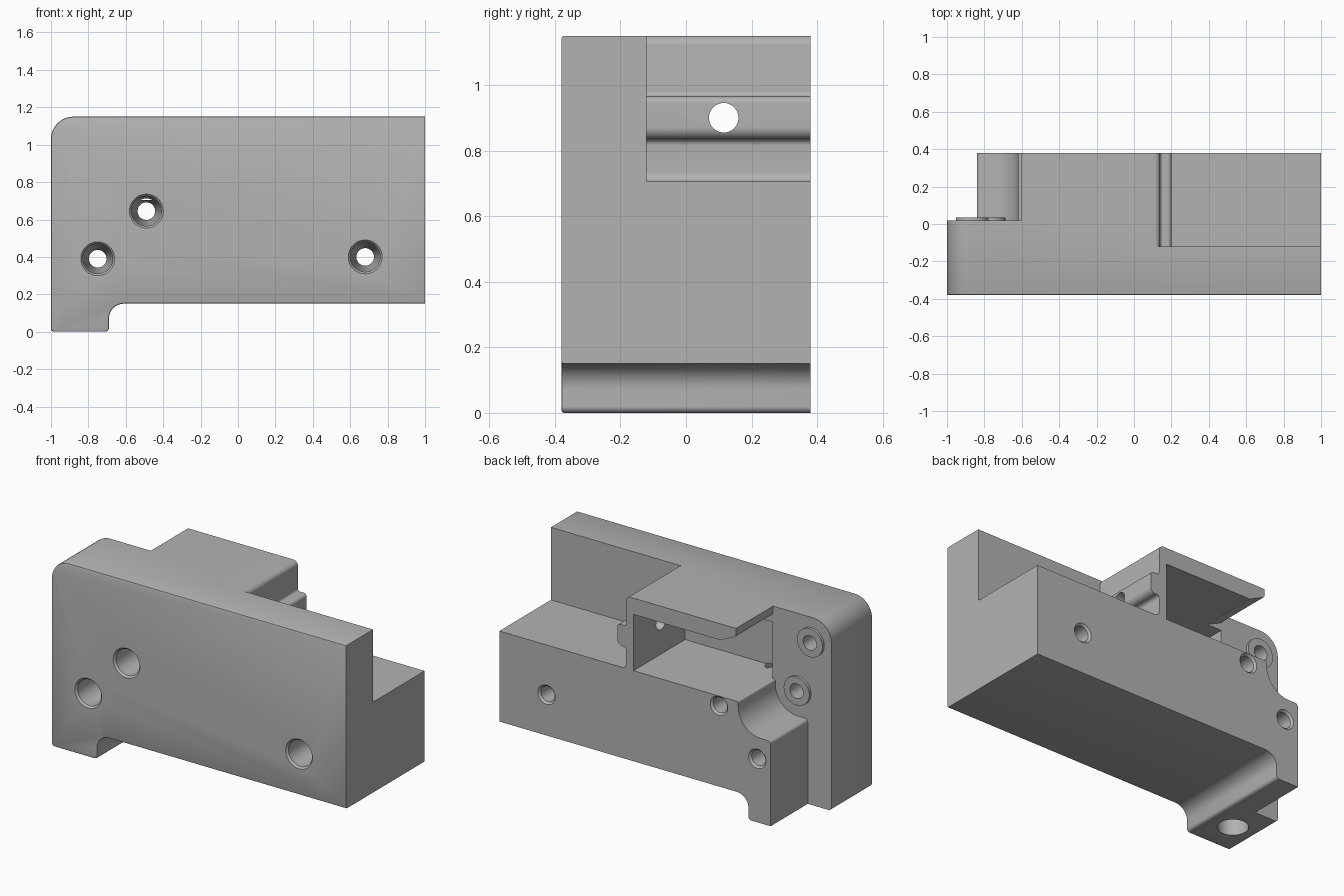
import bpy, bmesh, math
from mathutils import Vector, Matrix

if "Cube" in bpy.data.objects:
    bpy.data.objects.remove(bpy.data.objects["Cube"], do_unlink=True)

grey = bpy.data.materials.new("machined grey")
grey.use_nodes = True
colour = (0.45, 0.45, 0.45, 1)
grey.diffuse_color = colour
grey.node_tree.nodes["Principled BSDF"].inputs["Base Color"].default_value = colour

FRONT, BACK, STEP, DEEP = -0.38, 0.38, 0.02, -0.12
TOP, DECK = 1.15, 0.705


def make_object(name, bm):
    bmesh.ops.recalc_face_normals(bm, faces=bm.faces)
    mesh = bpy.data.meshes.new(name)
    bm.to_mesh(mesh)
    bm.free()
    mesh.materials.append(grey)
    obj = bpy.data.objects.new(name, mesh)
    bpy.context.collection.objects.link(obj)
    return obj


def rounded(points, steps=10):
    """Outline from (x, z, radius) corners, with each corner filleted."""
    out = []
    for i, (x, z, r) in enumerate(points):
        p = Vector((x, z))
        if not r:
            out.append(p)
            continue
        a = (Vector(points[i - 1][:2]) - p).normalized()
        b = (Vector(points[(i + 1) % len(points)][:2]) - p).normalized()
        half = a.angle(b) / 2
        centre = p + (a + b).normalized() * r / math.sin(half)
        start = p + a * r / math.tan(half) - centre
        end = p + b * r / math.tan(half) - centre
        sweep = math.atan2(start.x * end.y - start.y * end.x, start.dot(end))
        for k in range(steps + 1):
            out.append(centre + Matrix.Rotation(sweep * k / steps, 2) @ start)
    return out


def extrude(name, points, y0, y1, rim=0):
    bm = bmesh.new()
    face = bm.faces.new([bm.verts.new((p.x, y0, p.y)) for p in rounded(points)])
    rim_edges = [e for e in face.edges if min(v.co.x for v in e.verts) < 0.99]
    new = bmesh.ops.extrude_face_region(bm, geom=[face], use_keep_orig=True)["geom"]
    for v in new:
        if isinstance(v, bmesh.types.BMVert):
            v.co.y = y1
    if rim:
        bmesh.ops.recalc_face_normals(bm, faces=bm.faces)
        bmesh.ops.bevel(bm, geom=rim_edges, offset=rim, segments=2,
                        profile=0.5, affect='EDGES')
    return make_object(name, bm)


def lathe(name, profile, origin, closed=False, sides=48):
    """Revolve (radius, depth) points about the y axis."""
    bm = bmesh.new()
    rings = [[bm.verts.new((r * math.cos(a), d, r * math.sin(a)))
              for a in (2 * math.pi * k / sides for k in range(sides))]
             for r, d in profile]
    pairs = list(zip(rings, rings[1:]))
    if closed:
        pairs.append((rings[-1], rings[0]))
    else:
        bm.faces.new(rings[0])
        bm.faces.new(rings[-1])
    for a, b in pairs:
        for k in range(sides):
            j = (k + 1) % sides
            bm.faces.new((a[k], a[j], b[j], b[k]))
    bmesh.ops.translate(bm, verts=bm.verts, vec=origin)
    return make_object(name, bm)


# Main block with the hooked foot
body = extrude("body", [
    (-1, 0, .02), (-.69, 0, .02), (-.69, .15, .08), (1, .15, 0),
    (1, TOP, 0), (-1, TOP, .12)], FRONT, BACK, rim=.008)

cutters = []

# Open ledge on the right, leaving a ribbed wall
cutters.append(extrude("ledge_cutter", [
    (1.2, DECK, 0), (.14, DECK, .03), (.14, .835, .02), (.2, .835, .035),
    (.2, .965, .02), (.14, .965, .015), (.14, TOP + .0003, .03),
    (.05, TOP + .0003, 0), (.05, 1.3, 0), (1.2, 1.3, 0)], DEEP, .6))

# Pocket under the roof
cutters.append(extrude("pocket_cutter", [
    (.09, DECK, 0), (.09, 1.05, 0), (-.6, 1.05, 0), (-.6, DECK, 0)], DEEP, .6))

# Stepped left end with a scoop and the sloped roof tip
cutters.append(extrude("step_cutter", [
    (-1.2, -.2, 0), (-.84, -.2, 0), (-.84, .52, .02), (-.62, .52, .155),
    (-.62, DECK, .01), (-.5, DECK, 0), (-.5, 1.05, .01), (-.605, 1.1, .02),
    (-.605, 1.3, 0), (-1.2, 1.3, 0)], STEP, .65))

# Countersunk through holes
for x, z in ((-.75, .39), (-.49, .645), (.68, .4)):
    cutters.append(lathe("screw_hole_cutter", [
        (.095, FRONT - .005), (.08, FRONT + .012), (.078, FRONT + .2),
        (.047, FRONT + .38), (.047, BACK - .012), (.062, BACK + .003)], (x, 0, z)))

# Raised rings and their blind holes
for i, (x, z) in enumerate(((-.865, 1.0), (-.775, .68))):
    lathe(f"boss_ring_{i + 1}", [
        (.087, STEP - .01), (.087, STEP + .016), (.045, STEP + .016),
        (.045, STEP - .01)], (x, 0, z), closed=True)
    cutters.append(lathe("blind_hole_cutter", [
        (.045, STEP - .2), (.045, STEP + .1)], (x, 0, z)))

# Cross hole through the wall
cross = lathe("cross_hole_cutter", [(.045, -.15), (.045, .15)], (0, 0, 0))
cross.data.transform(Matrix.Translation((.14, .115, .9))
                     @ Matrix.Rotation(math.pi / 2, 4, 'Z'))
cutters.append(cross)

# Bore in the underside of the foot
bore = lathe("foot_bore_cutter", [(.085, -.1), (.085, .22)], (0, 0, 0))
bore.data.transform(Matrix.Translation((-.85, -.18, 0))
                    @ Matrix.Rotation(math.pi / 2, 4, 'X'))
cutters.append(bore)

bpy.context.view_layer.objects.active = body
for cutter in cutters:
    mod = body.modifiers.new("cut", 'BOOLEAN')
    mod.operation = 'DIFFERENCE'
    mod.solver = 'EXACT'
    mod.object = cutter
    bpy.ops.object.modifier_apply(modifier=mod.name)
    bpy.data.objects.remove(cutter, do_unlink=True)

# Smooth the curves, keep edges crisp
for obj in bpy.context.collection.objects:
    obj.select_set(obj.type == 'MESH')
bpy.ops.object.shade_smooth_by_angle(angle=math.radians(25))
